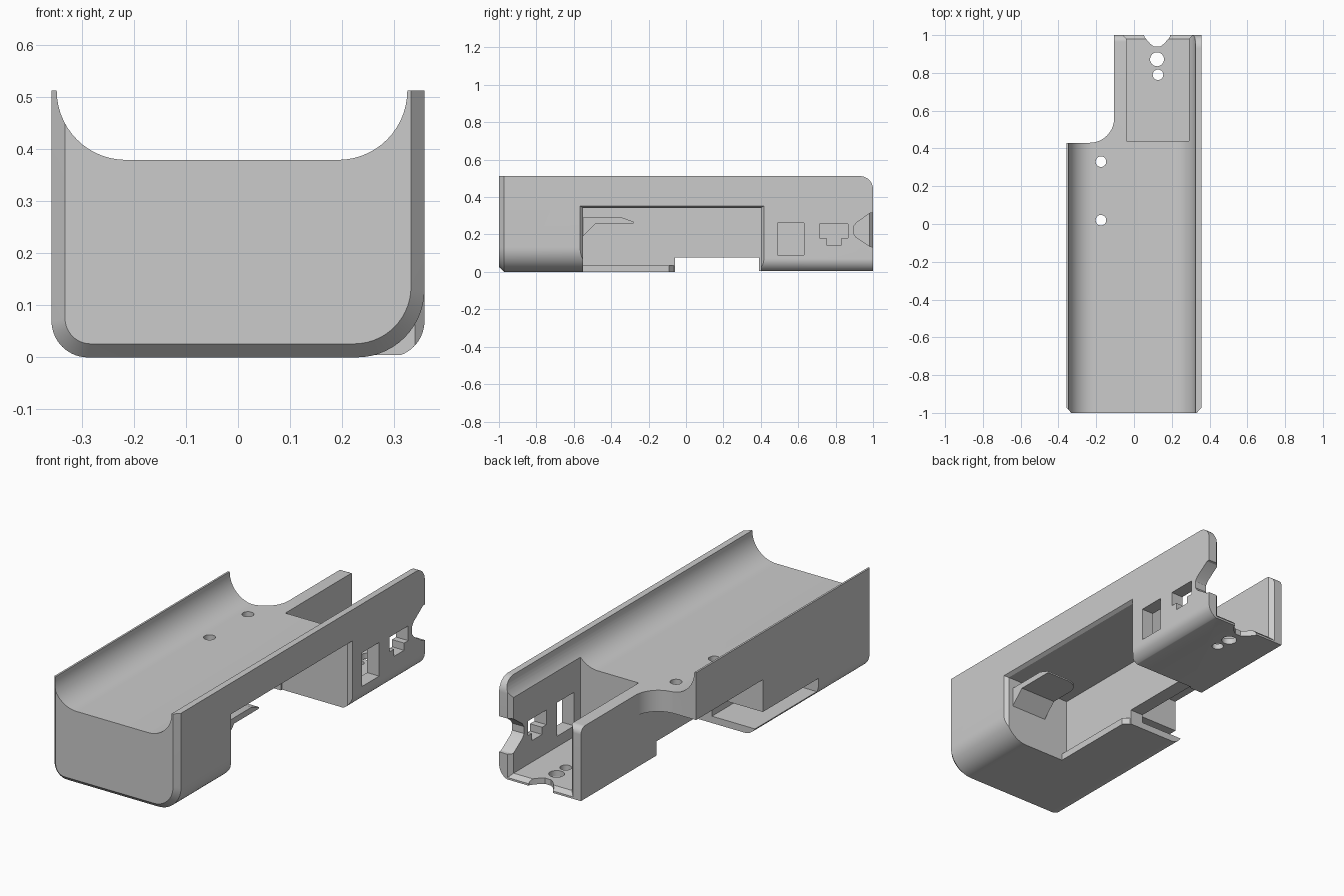
import bpy, bmesh, math

cube = bpy.data.objects.get("Cube")
if cube:
    bpy.data.objects.remove(cube, do_unlink=True)

grey = bpy.data.materials.new("plain grey")
grey.use_nodes = True
colour = (0.6, 0.6, 0.6, 1)
grey.diffuse_color = colour
grey.node_tree.nodes["Principled BSDF"].inputs["Base Color"].default_value = colour


def arc(cx, cy, r, start, end, n=14):
    """Points along a circular arc, angles in degrees."""
    out = []
    for i in range(n + 1):
        a = math.radians(start + (end - start) * i / n)
        out.append((cx + r * math.cos(a), cy + r * math.sin(a)))
    return out


def loft(name, rings):
    """Closed solid through rings that share a point count."""
    bm = bmesh.new()
    loops = [[bm.verts.new(p) for p in ring] for ring in rings]
    bm.faces.new(loops[0])
    bm.faces.new(loops[-1])
    n = len(loops[0])
    for a, b in zip(loops, loops[1:]):
        for i in range(n):
            j = (i + 1) % n
            bm.faces.new((a[i], a[j], b[j], b[i]))
    bmesh.ops.recalc_face_normals(bm, faces=bm.faces)
    mesh = bpy.data.meshes.new(name)
    bm.to_mesh(mesh)
    bm.free()
    mesh.materials.append(grey)
    ob = bpy.data.objects.new(name, mesh)
    bpy.context.collection.objects.link(ob)
    return ob


def prism(name, axis, points, lo, hi):
    """Extrude a 2D outline along one axis."""
    place = {"x": lambda p, t: (t, p[0], p[1]),
             "y": lambda p, t: (p[0], t, p[1]),
             "z": lambda p, t: (p[0], p[1], t)}[axis]
    return loft(name, [[place(p, t) for p in points] for t in (lo, hi)])


def box(name, x, y, z):
    outline = [(x[0], y[0]), (x[1], y[0]), (x[1], y[1]), (x[0], y[1])]
    return prism(name, "z", outline, *z)


def combine(target, other, mode="DIFFERENCE"):
    mod = target.modifiers.new(other.name, "BOOLEAN")
    mod.operation = mode
    mod.solver = "EXACT"
    mod.object = other
    bpy.ops.object.select_all(action="DESELECT")
    bpy.context.view_layer.objects.active = target
    target.select_set(True)
    bpy.ops.object.modifier_apply(modifier=mod.name)
    bpy.data.objects.remove(other, do_unlink=True)


# Outer hull: rounded lower edges, chamfered front end
TOP = 0.512
W = 0.358


def section(y, inset, right_r):
    w = W - inset
    rl, rr = 0.07 - inset * 0.8, right_r - inset * 0.8
    pts = [(-w, TOP)] + arc(-w + rl, inset + rl, rl, 180, 270)
    pts += arc(w - rr, inset + rr, rr, 270, 360) + [(w, TOP)]
    return [(x, y, z) for x, z in pts]


body = loft("holder_body", [section(-1, 0.026, 0.13), section(-0.972, 0, 0.13),
                            section(-0.5, 0, 0.13), section(-0.49, 0, 0.07),
                            section(1, 0, 0.07)])

# Trough along the top
r = 0.133
trough = [(-0.348, 0.7)] + arc(-0.348 + r, 0.379 + r, r, 180, 270)
trough += arc(0.325 - r, 0.379 + r, r, 270, 360) + [(0.325, 0.7)]
combine(body, prism("trough", "y", trough, -1.2, 1.2))

# Narrow tail: side cut away with a rounded inner corner
side = [(-0.6, 1.2), (-0.6, 0.43)] + arc(-0.235, 0.56, 0.13, 270, 360) + [(-0.105, 1.2)]
combine(body, prism("tail_side", "z", side, -0.2, 0.8))

# Cavity open to the side and bottom, open shelf underside, side windows
for name, x, y, z in [
    ("cavity", (-0.03, 0.6), (-0.55, 0.4), (-0.2, 0.342)),
    ("shelf_underside", (-0.6, -0.105), (-0.06, 0.62), (-0.2, 0.27)),
    ("shelf_end", (-0.6, -0.105), (-0.11, 0.02), (0.035, 0.27)),
    ("bottom_slot", (-0.6, -0.105), (-0.56, 0), (0.035, 0.105)),
    ("inner_wall_foot", (-0.13, 0.02), (-0.06, 0.39), (-0.2, 0.078)),
    ("tail_base", (-0.2, 0.6), (0.38, 1.2), (-0.2, 0.005)),
    ("square_window", (0.2, 0.6), (0.49, 0.63), (0.09, 0.262)),
    ("port_window", (0.2, 0.6), (0.715, 0.865), (0.182, 0.257)),
    ("port_key", (0.2, 0.6), (0.75, 0.832), (0.145, 0.2)),
]:
    combine(body, box(name, x, y, z))

# Chamfered rim round the side opening
rim = [(-0.57, -0.2), (-0.57, 0.355), (0.42, 0.355), (0.42, -0.2)]
inner = [(-0.55, -0.2), (-0.55, 0.342), (0.4, 0.342), (0.4, -0.2)]
combine(body, loft("rim_chamfer", [[(0.34, *p) for p in inner], [(0.362, *p) for p in rim]]))

# Compartment in the tail, flared at its open rear
pit = []
for y, flare in [(0.44, 0), (0.98, 0), (1, 0.02), (1.2, 0.02)]:
    x0, x1, z0 = -0.04 - flare, 0.29 + flare, 0.035 - flare
    pit.append([(x0, y, z0), (x1, y, z0), (x1, y, 0.8), (x0, y, 0.8)])
combine(body, loft("tail_pit", pit))

# Notches at the rear edge
wall_notch = [(1.1, 0.325), (0.985, 0.315), (0.91, 0.262), (0.895, 0.24),
              (0.895, 0.205), (0.91, 0.185), (0.985, 0.135), (1.1, 0.125)]
combine(body, prism("wall_notch", "x", wall_notch, 0.2, 0.6))
floor_notch = [(0.04, 1.1), (0.055, 0.99), (0.085, 0.955), (0.105, 0.94),
               (0.14, 0.94), (0.16, 0.955), (0.19, 0.99), (0.205, 1.1)]
combine(body, prism("floor_notch", "z", floor_notch, -0.2, 0.2))

# Rounded rear top corners of both tail walls
for name, top, rad, x0, x1 in [("tall_corner", TOP, 0.07, 0.2, 0.6),
                               ("low_corner", 0.379, 0.035, -0.3, 0.1)]:
    y, z = 1 - rad, top - rad
    outline = arc(y, z, rad, 0, 90) + [(y, 0.7), (1.2, 0.7), (1.2, z)]
    combine(body, prism(name, "x", outline, x0, x1))

# Screw holes
for x, y, rad in [(-0.175, 0.33, 0.028), (-0.175, 0.02, 0.028),
                  (0.122, 0.872, 0.037), (0.127, 0.79, 0.028)]:
    combine(body, prism("hole", "z", arc(x, y, rad, 0, 345, 23), -0.2, 0.6))

# Thin ledge along the bottom panel
ledge = [(-0.09, -0.56), (0, -0.56), (0, -0.09), (-0.03, -0.065), (-0.09, -0.065)]
combine(body, prism("ledge", "z", ledge, 0, 0.035), "UNION")

# Hooked tab inside the opening, with a rounded inner tip
tab = [(-0.56, 0.29), (-0.34, 0.29), (-0.28, 0.268), (-0.28, 0.26),
       (-0.48, 0.26), (-0.56, 0.18)]
tab_ob = prism("hook_tab", "x", tab, 0.11, 0.315)
tip = [(0, -0.2), (0.11, -0.36)] + arc(0.19, -0.36, 0.08, 180, 90) + [(0.19, -0.2)]
combine(tab_ob, prism("tab_tip", "z", tip, 0.1, 0.4))

for ob in (body, tab_ob):
    bpy.ops.object.select_all(action="DESELECT")
    bpy.context.view_layer.objects.active = ob
    ob.select_set(True)
    bpy.ops.object.shade_smooth_by_angle(angle=math.radians(25))
